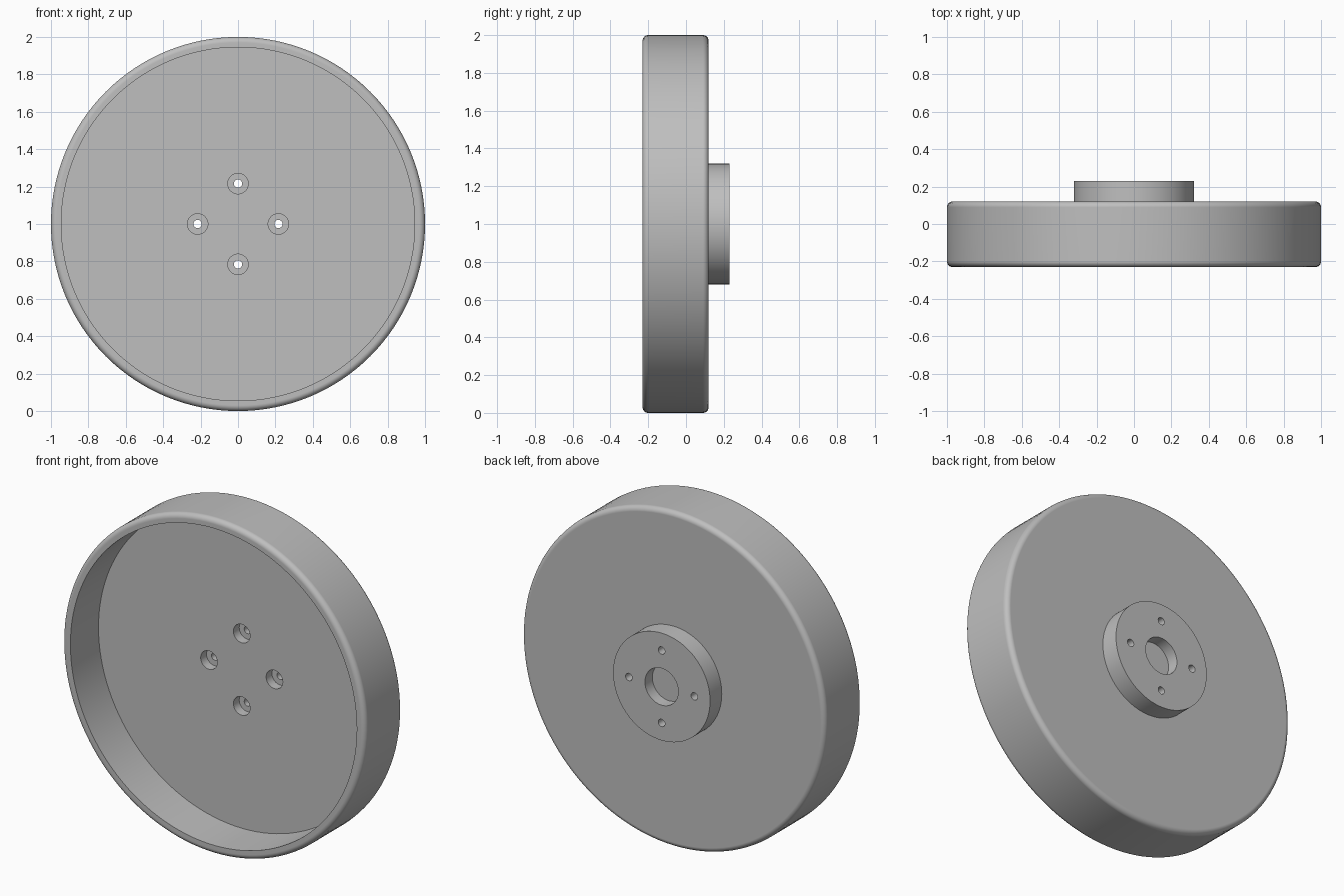
import bpy, bmesh, math
from mathutils import Matrix, Vector

cube = bpy.data.objects.get("Cube")
if cube:
    bpy.data.objects.remove(cube, do_unlink=True)

grey = bpy.data.materials.new("plain grey")
grey.use_nodes = True
colour = (0.52, 0.52, 0.52, 1)
grey.diffuse_color = colour
grey.node_tree.nodes["Principled BSDF"].inputs["Base Color"].default_value = colour


def lathe(name, profile, x, z, steps):
    """Turn (radius, y) points around a front-to-back axis through x, z."""
    bm = bmesh.new()
    verts = [bm.verts.new((r, y, 0)) for r, y in profile]
    edges = [bm.edges.new(pair) for pair in zip(verts, verts[1:])]
    bmesh.ops.spin(bm, geom=verts + edges, cent=(0, 0, 0), axis=(0, 1, 0),
                   angle=math.tau, steps=steps, use_merge=True)
    bmesh.ops.remove_doubles(bm, verts=bm.verts[:], dist=1e-5)
    bmesh.ops.recalc_face_normals(bm, faces=bm.faces[:])
    bmesh.ops.transform(bm, matrix=Matrix.Translation(Vector((x, 0, z))), verts=bm.verts[:])
    mesh = bpy.data.meshes.new(name)
    bm.to_mesh(mesh)
    bm.free()
    mesh.materials.append(grey)
    obj = bpy.data.objects.new(name, mesh)
    bpy.context.collection.objects.link(obj)
    return obj


def rounded(r, y, start, radius=0.03, steps=6):
    """Quarter-circle corner points, anticlockwise from the start angle."""
    angles = [math.radians(start + 90 * i / steps) for i in range(steps + 1)]
    return [(r + radius * math.cos(a), y + radius * math.sin(a)) for a in angles]


# Dish with a raised hub and a blind centre bore on the back
FRONT, FLOOR, BACK, HUB = -0.23, 0.035, 0.12, 0.23
profile = [(0, FLOOR), (0.945, FLOOR), (0.945, FRONT)]
profile += rounded(0.97, FRONT + 0.03, -90)
profile += rounded(0.97, BACK - 0.03, 0)
profile += [(0.32, BACK), (0.32, HUB), (0.11, HUB), (0.11, 0.16), (0, 0.16)]
dish = lathe("dish_with_hub", profile, 0, 1, 128)

# Four counterbored screw holes
hole = [(0, -0.1), (0.055, -0.1), (0.055, 0.09), (0.022, 0.09), (0.022, 0.3), (0, 0.3)]
cutters = []
for i in range(4):
    a = i * math.pi / 2
    cutter = lathe("screw_hole_cutter", hole, 0.216 * math.cos(a), 1 + 0.216 * math.sin(a), 32)
    cutter.hide_render = True
    cutters.append(cutter)
    cut = dish.modifiers.new("screw hole", 'BOOLEAN')
    cut.operation = 'DIFFERENCE'
    cut.solver = 'EXACT'
    cut.object = cutter

bpy.ops.object.select_all(action='DESELECT')
bpy.context.view_layer.objects.active = dish
dish.select_set(True)
for mod in list(dish.modifiers):
    bpy.ops.object.modifier_apply(modifier=mod.name)
for cutter in cutters:
    bpy.data.objects.remove(cutter, do_unlink=True)

# Smooth turned surfaces, crisp edges
bpy.ops.object.shade_smooth_by_angle(angle=math.radians(30))
normals = dish.modifiers.new("flat face normals", 'WEIGHTED_NORMAL')
normals.keep_sharp = True
